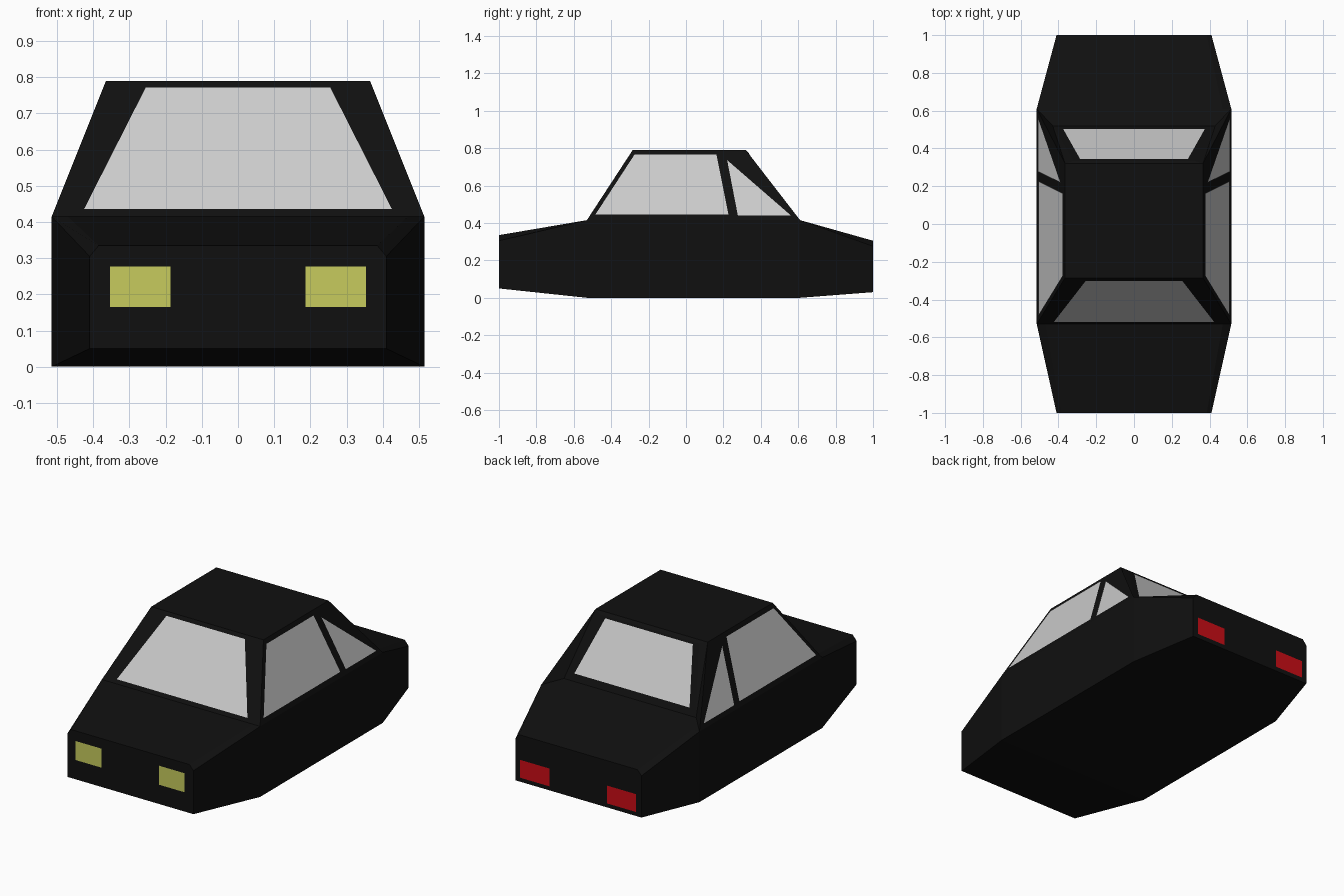
import bpy, bmesh
from mathutils import Vector

if "Cube" in bpy.data.objects:
    bpy.data.objects.remove(bpy.data.objects["Cube"])


def material(name, rgb):
    m = bpy.data.materials.new(name)
    m.diffuse_color = (*rgb, 1)
    m.use_nodes = True
    m.node_tree.nodes["Principled BSDF"].inputs["Base Color"].default_value = m.diffuse_color
    return m


BLACK = material("black_paint", (0.005, 0.005, 0.005))
GLASS = material("glass", (0.6, 0.6, 0.6))
YELLOW = material("headlight_yellow", (0.57, 0.6, 0.11))
RED = material("taillight_red", (0.6, 0.004, 0.008))


def make_object(name, faces, mat):
    """Flat-shaded object from a list of point loops, welded together."""
    bm = bmesh.new()
    for pts in faces:
        bm.faces.new([bm.verts.new(p) for p in pts])
    bmesh.ops.remove_doubles(bm, verts=bm.verts, dist=1e-5)
    bmesh.ops.recalc_face_normals(bm, faces=bm.faces)
    mesh = bpy.data.meshes.new(name)
    bm.to_mesh(mesh)
    bm.free()
    mesh.materials.append(mat)
    ob = bpy.data.objects.new(name, mesh)
    bpy.context.collection.objects.link(ob)
    return ob


def flip(p):
    return (-p[0], p[1], p[2])


def panel(name, pts, mat, out):
    """Thin flush panel lifted just off the bodywork, facing 'out'."""
    v = [Vector(p) for p in pts]
    n = (v[1] - v[0]).cross(v[2] - v[0]).normalized()
    if n.dot(Vector(out)) < 0:
        v.reverse()
        n = -n
    bm = bmesh.new()
    bm.faces.new([bm.verts.new(p + n * 0.003) for p in v])
    mesh = bpy.data.meshes.new(name)
    bm.to_mesh(mesh)
    bm.free()
    mesh.materials.append(mat)
    bpy.context.collection.objects.link(bpy.data.objects.new(name, mesh))


# Lower body: y, half width, bottom, shoulder, top half width, top
sections = [
    (-1.0, 0.41, 0.05, 0.305, 0.385, 0.335),
    (-0.53, 0.515, 0.0, 0.415, 0.47, 0.415),
    (0.61, 0.515, 0.0, 0.415, 0.47, 0.415),
    (1.0, 0.41, 0.03, 0.275, 0.385, 0.305),
]
rings = []
for y, w, zb, zs, wt, zt in sections:
    half = [(w, y, zb), (w, y, zs), (wt, y, zt)]
    rings.append(half + [flip(p) for p in reversed(half)])
faces = [rings[0], rings[-1]]
for i in range(3):
    for k in range(6):
        if i == 1 and k in (1, 2, 3):   # open under the cabin
            continue
        n = (k + 1) % 6
        faces.append([rings[i][k], rings[i][n], rings[i + 1][n], rings[i + 1][k]])

# Cabin: roof, sides, windscreen, rear buttresses and recessed rear wall
roof_f, roof_r = (0.365, -0.285, 0.79), (0.365, 0.32, 0.79)
base_f, base_r = (0.515, -0.53, 0.415), (0.515, 0.61, 0.415)
rear_t, rear_b = (0.32, 0.335, 0.775), (0.43, 0.52, 0.44)
for a, b in [(base_f, roof_f), (roof_f, roof_r), (roof_r, rear_t),
             (rear_t, rear_b), (rear_b, base_r)]:
    faces.append([a, b, flip(b), flip(a)])
for m in (lambda p: p, flip):
    faces.append([m(p) for p in (base_f, roof_f, roof_r, base_r)])
    faces.append([m(p) for p in (roof_r, rear_t, rear_b)])
    faces.append([m(p) for p in (roof_r, rear_b, base_r)])
make_object("car_body", faces, BLACK)

# Windscreen and rear window
panel("windscreen", [(-0.425, -0.517, 0.435), (0.425, -0.517, 0.435),
                     (0.255, -0.298, 0.77), (-0.255, -0.298, 0.77)], GLASS, (0, -1, 0))
panel("rear_window", [(-0.375, 0.50, 0.476), (0.375, 0.50, 0.476),
                      (0.285, 0.341, 0.764), (-0.285, 0.341, 0.764)], GLASS, (0, 1, 0))

# Side windows, lying in the sloping cabin sides
side_windows = {
    "door_window": [(-0.485, 0.443), (0.227, 0.443), (0.163, 0.765), (-0.275, 0.765)],
    "quarter_window": [(0.277, 0.44), (0.56, 0.44), (0.22, 0.735)],
}
for s, side in ((1, "right"), (-1, "left")):
    for name, outline in side_windows.items():
        pts = [(s * (0.515 - 0.4 * (z - 0.415)), y, z) for y, z in outline]
        panel(f"{name}_{side}", pts, GLASS, (s, 0, 0))
    # Head and tail lights
    for name, y, x0, x1, z0, z1, mat in (
            ("headlight", -1, 0.187, 0.354, 0.165, 0.277, YELLOW),
            ("taillight", 1, 0.187, 0.378, 0.055, 0.16, RED)):
        pts = [(s * x0, y, z0), (s * x1, y, z0), (s * x1, y, z1), (s * x0, y, z1)]
        panel(f"{name}_{side}", pts, mat, (0, y, 0))
